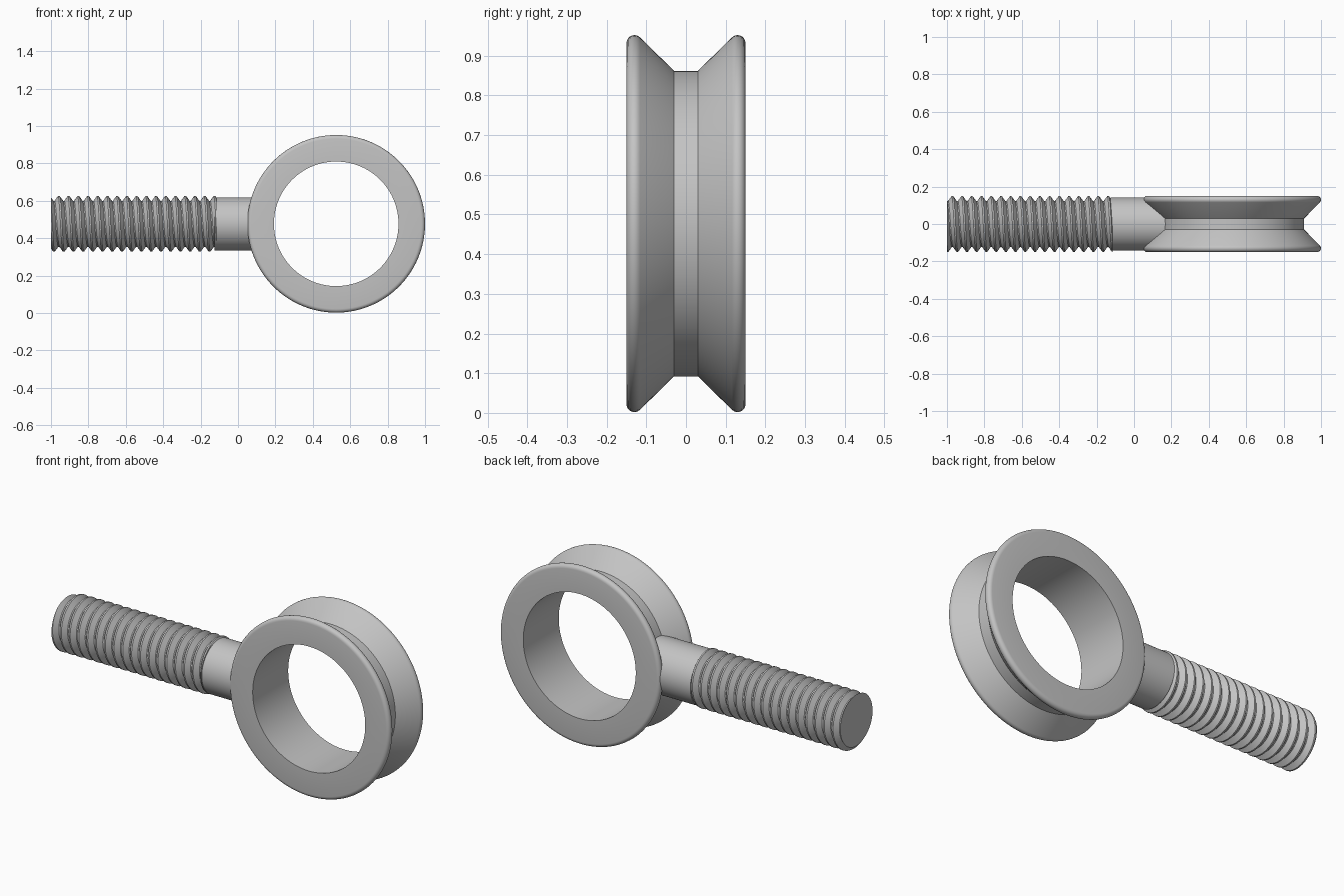
import bpy, bmesh
from math import sin, cos, pi, radians, floor
from mathutils import Vector

if "Cube" in bpy.data.objects:
    bpy.data.objects.remove(bpy.data.objects["Cube"])

# Single steel colour
steel = bpy.data.materials.new("steel grey")
steel.use_nodes = True
GREY = (0.55, 0.55, 0.55, 1)
steel.diffuse_color = GREY
steel.node_tree.nodes["Principled BSDF"].inputs["Base Color"].default_value = GREY

AXIS_Z = 0.477
RING_X = 0.525


def finish(name, bm, angle):
    bmesh.ops.recalc_face_normals(bm, faces=bm.faces)
    mesh = bpy.data.meshes.new(name)
    bm.to_mesh(mesh)
    bm.free()
    mesh.materials.append(steel)
    obj = bpy.data.objects.new(name, mesh)
    bpy.context.collection.objects.link(obj)
    bpy.ops.object.select_all(action="DESELECT")
    obj.select_set(True)
    bpy.context.view_layer.objects.active = obj
    bpy.ops.object.shade_smooth_by_angle(angle=radians(angle))
    return obj


def skin(bm, rows):
    # Bridge neighbouring rows of vertices with quads
    for a, b in zip(rows, rows[1:]):
        for i in range(len(a) - 1):
            bm.faces.new((a[i], a[i + 1], b[i + 1], b[i]))


# Grooved ring: half profile of (radius, y), mirrored and turned about y
LIP_R, LIP_Y, FILLET = 0.455, 0.13, 0.02
half = [(0.333, 0.15)]
for k in range(8):
    a = radians(90 - 135 * k / 7)
    half.append((LIP_R + FILLET * cos(a), LIP_Y + FILLET * sin(a)))
half.append((0.385, 0.03))
profile = half + [(r, -y) for r, y in reversed(half)]
profile.append(profile[0])

SEG = 128
bm = bmesh.new()
rows = []
for j in range(SEG + 1):
    t = 2 * pi * j / SEG
    rows.append([bm.verts.new((RING_X + r * cos(t), y, AXIS_Z + r * sin(t)))
                 for r, y in profile])
skin(bm, rows)
bmesh.ops.remove_doubles(bm, verts=bm.verts, dist=1e-5)
finish("grooved_ring", bm, 30)


# Plain neck between thread and ring groove
def rod(name, x0, x1, radius):
    bm = bmesh.new()
    rows = []
    for x in (x0, x1):
        rows.append([bm.verts.new((x, radius * cos(2 * pi * i / 64),
                                   AXIS_Z + radius * sin(2 * pi * i / 64)))
                     for i in range(64)])
    for i in range(64):
        k = (i + 1) % 64
        bm.faces.new((rows[0][i], rows[0][k], rows[1][k], rows[1][i]))
    for row in rows:
        bm.faces.new(row)
    return finish(name, bm, 30)


rod("neck", -0.125, 0.17, 0.142)

# Threaded shank: right-hand helical surface trimmed flat at both ends
PITCH, ROOT, CREST = 0.052, 0.123, 0.149
START, END, STEPS = -1.0, -0.115, 48
tooth = [(0.0, ROOT), (0.12, ROOT), (0.48, CREST), (0.64, CREST)]
bm = bmesh.new()
rows = []
turns = floor((END - START) / PITCH) + 4
for j in range(STEPS + 1):
    t = 2 * pi * j / STEPS
    row = []
    for n in range(turns):
        for f, r in tooth:
            x = START + PITCH * (n + f - 2 + j / STEPS)
            row.append(bm.verts.new((x, r * cos(t), AXIS_Z + r * sin(t))))
    rows.append(row)
skin(bm, rows)
bmesh.ops.remove_doubles(bm, verts=bm.verts, dist=1e-5)
for x, side in ((START, -1), (END, 1)):
    bmesh.ops.bisect_plane(bm, geom=bm.verts[:] + bm.edges[:] + bm.faces[:],
                           plane_co=Vector((x, 0, 0)), plane_no=Vector((side, 0, 0)),
                           clear_outer=True)
bmesh.ops.remove_doubles(bm, verts=bm.verts, dist=1e-5)
bmesh.ops.holes_fill(bm, edges=[e for e in bm.edges if e.is_boundary], sides=0)
finish("threaded_shank", bm, 30)
